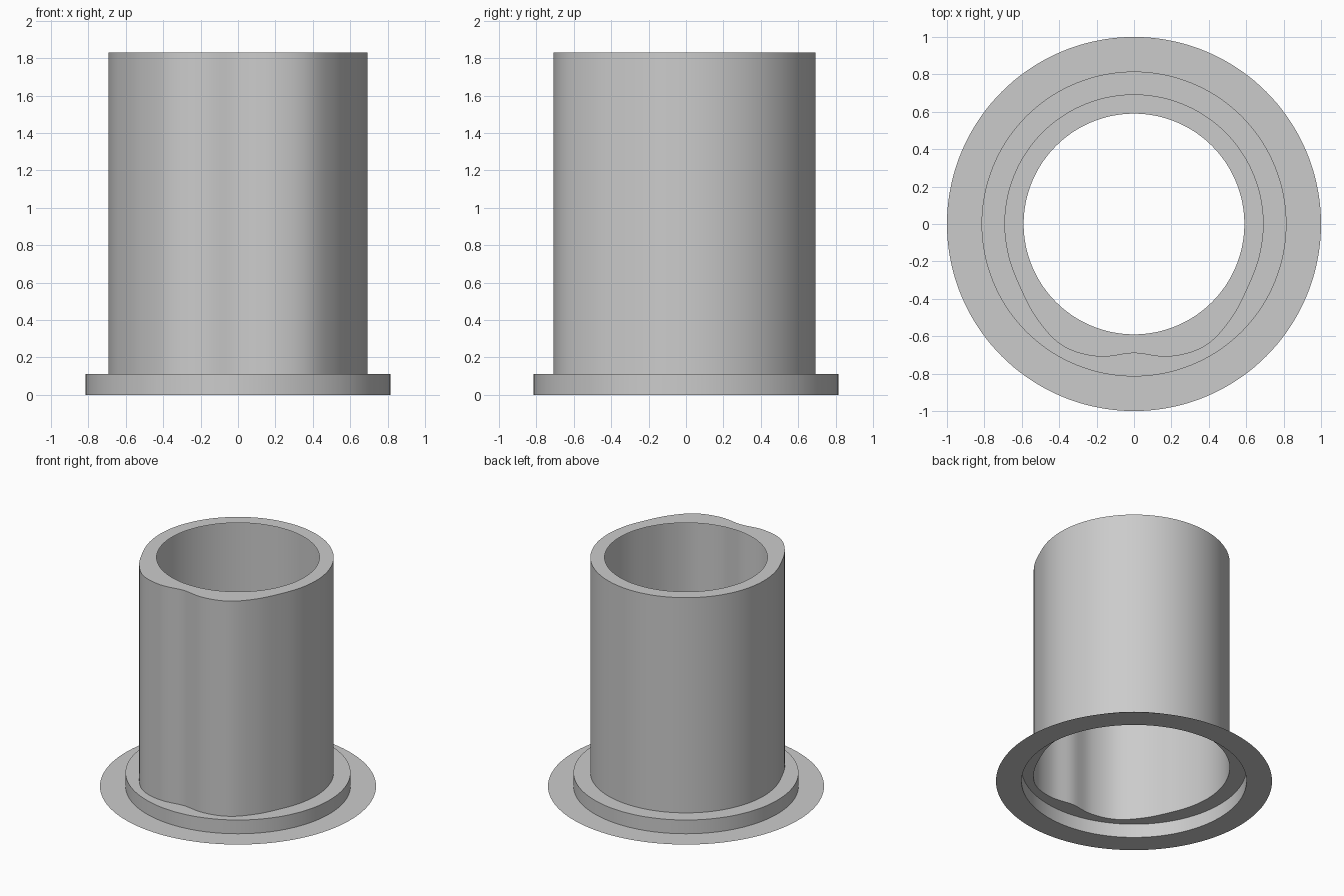
import bpy
import bmesh
from math import sin, cos, pi, radians

SEGMENTS = 144

cube = bpy.data.objects.get("Cube")
if cube:
    bpy.data.objects.remove(cube, do_unlink=True)

# Single plain grey finish
grey = bpy.data.materials.new("plain_grey")
grey.use_nodes = True
colour = (0.6, 0.6, 0.6, 1)
grey.diffuse_color = colour
grey.node_tree.nodes["Principled BSDF"].inputs["Base Color"].default_value = colour

# Tube radius every 15 degrees away from the front; constant beyond the last
LOBE_RADII = [0.69, 0.734, 0.755, 0.727, 0.698, 0.693]


def lobe_radius(angle):
    """Smoothly interpolated radius with two soft lobes at the front."""
    t = abs(angle) / radians(15)
    i = int(t)
    f = t - i
    a, b, c, d = (LOBE_RADII[min(abs(k), len(LOBE_RADII) - 1)]
                  for k in range(i - 1, i + 3))
    return b + 0.5 * f * (c - a + f * (2 * a - 5 * b + 4 * c - d
                                       + f * (3 * (b - c) + d - a)))


def circle(radius):
    return lambda angle: radius


def loft(name, rings):
    """Skin consecutive (radius function, height) rings into an open shell."""
    bm = bmesh.new()
    loops = []
    for radius, z in rings:
        loop = []
        for k in range(SEGMENTS):
            angle = 2 * pi * k / SEGMENTS - pi
            r = radius(angle)
            loop.append(bm.verts.new((r * sin(angle), -r * cos(angle), z)))
        loops.append(loop)
    for low, high in zip(loops, loops[1:]):
        for k in range(SEGMENTS):
            n = (k + 1) % SEGMENTS
            bm.faces.new((low[k], low[n], high[n], high[k]))
    mesh = bpy.data.meshes.new(name)
    bm.to_mesh(mesh)
    bm.free()
    mesh.materials.append(grey)
    obj = bpy.data.objects.new(name, mesh)
    bpy.context.collection.objects.link(obj)
    bpy.ops.object.select_all(action="DESELECT")
    obj.select_set(True)
    bpy.context.view_layer.objects.active = obj
    bpy.ops.object.shade_smooth_by_angle(angle=radians(30))
    return obj


BASE, STEP, TOP = 0, 0.11, 1.83

# Thin flat flange on the ground
loft("base_flange", [(circle(1), BASE), (circle(0.815), BASE)])

# Raised collar: upright rim and flat ledge up to the tube
loft("collar", [(circle(0.815), BASE), (circle(0.815), STEP), (lobe_radius, STEP)])

# Hollow tube with an inward lip around the round top opening
loft("tube", [(lobe_radius, STEP), (lobe_radius, TOP), (circle(0.59), TOP)])
